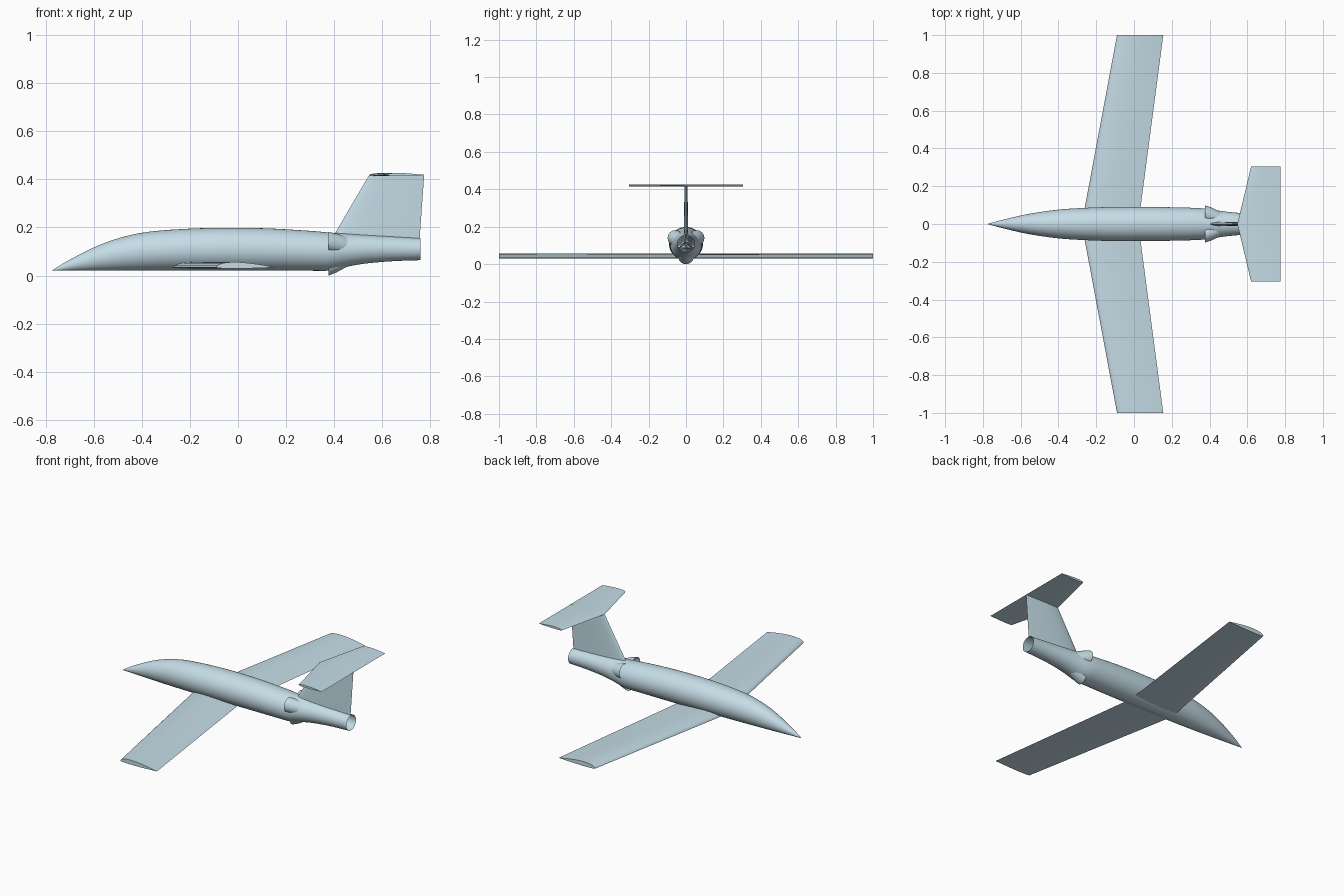
import bpy, bmesh, math
from mathutils import Vector

if "Cube" in bpy.data.objects:
    bpy.data.objects.remove(bpy.data.objects["Cube"])


def finish(name, bm, angle=35):
    bmesh.ops.recalc_face_normals(bm, faces=bm.faces)
    me = bpy.data.meshes.new(name)
    bm.to_mesh(me)
    bm.free()
    ob = bpy.data.objects.new(name, me)
    bpy.context.collection.objects.link(ob)
    me.materials.append(skin)
    bpy.ops.object.select_all(action='DESELECT')
    ob.select_set(True)
    bpy.context.view_layer.objects.active = ob
    bpy.ops.object.shade_smooth_by_angle(angle=math.radians(angle))
    return ob


def loft(name, rings, cap=True):
    bm = bmesh.new()
    vs = [[bm.verts.new(p) for p in r] for r in rings]
    n = len(vs[0])
    for a, b in zip(vs, vs[1:]):
        for i in range(n):
            j = (i + 1) % n
            bm.faces.new((a[i], a[j], b[j], b[i]))
    if cap:
        bm.faces.new(vs[0])
        bm.faces.new(vs[-1])
    bmesh.ops.remove_doubles(bm, verts=bm.verts, dist=1e-5)
    return finish(name, bm)


def spline(pts, steps=4):
    # smooth curve through the stations
    p = [Vector(q) for q in pts]
    p = [2 * p[0] - p[1]] + p + [2 * p[-1] - p[-2]]
    out = []
    for i in range(1, len(p) - 2):
        a, b, c, d = p[i - 1:i + 3]
        for s in range(steps):
            t = s / steps
            out.append(0.5 * (2 * b + (c - a) * t + (2 * a - 5 * b + 4 * c - d) * t * t
                              + (3 * b - a - 3 * c + d) * t ** 3))
    return out + [p[-2]]


def foil(n=14):
    # chord fraction and half thickness, symmetric outline (unit thickness 1)
    def h(u):
        return 0.5 * 2.6 * (1.1 * math.sqrt(u) - 0.46 * u - 1.3 * u * u + 1.02 * u ** 3 - 0.36 * u ** 4) / 1.04
    us = [(1 - math.cos(math.pi * i / n)) / 2 for i in range(n + 1)]
    return us, [h(u) for u in us]


us, hs = foil()
peak = max(hs)
hs = [h / peak for h in hs]

skin = bpy.data.materials.new("pale_blue")
skin.diffuse_color = (0.56, 0.72, 0.80, 1)
skin.use_nodes = True
skin.node_tree.nodes["Principled BSDF"].inputs["Base Color"].default_value = skin.diffuse_color

# Fuselage: x, bottom, top, half width; open tail pipe
stations = [(-0.775, 0.02, 0.021, 0.0005), (-0.7, 0.02, 0.066, 0.021), (-0.575, 0.02, 0.128, 0.05),
            (-0.45, 0.02, 0.168, 0.07), (-0.325, 0.02, 0.187, 0.082), (-0.12, 0.02, 0.198, 0.09),
            (0.1, 0.02, 0.197, 0.09), (0.3, 0.02, 0.186, 0.086), (0.38, 0.021, 0.179, 0.081),
            (0.46, 0.038, 0.174, 0.069), (0.54, 0.051, 0.169, 0.06), (0.65, 0.06, 0.162, 0.051),
            (0.76, 0.064, 0.155, 0.046)]
N = 40
rings = []
x0 = [s[0] for s in stations]
flat = spline([(s[0], s[1], s[2]) for s in stations])
wide = spline([(s[0], s[3], 0) for s in stations])
for a, w in zip(flat, wide):
    x, lo, hi = a
    rings.append([(x, w.y * math.cos(2 * math.pi * i / N),
                   (lo + hi) / 2 + (hi - lo) / 2 * math.sin(2 * math.pi * i / N)) for i in range(N)])
loft("fuselage", rings, cap=False)


def wing(name, sections, z, up, down):
    # sections: y, leading x, trailing x
    rr = []
    for y, xl, xt in sections:
        top = [(xl + u * (xt - xl), y, z + up * h) for u, h in zip(us, hs)]
        bot = [(xl + u * (xt - xl), y, z - down * h) for u, h in zip(us, hs)]
        rr.append(top + bot[-2:0:-1])
    loft(name, rr)


# Main wing and tailplane
wing("main_wing", [(-1, -0.09, 0.155), (0, -0.277, 0.023), (1, -0.09, 0.155)], 0.034, 0.022, 0.005)
wing("tailplane", [(-0.305, 0.62, 0.775), (0, 0.547, 0.775), (0.305, 0.62, 0.775)], 0.418, 0.009, 0.004)

# Tail fin: leading and trailing points at base and top
rr = []
for a, b, t in (((0.398, 0.166), (0.756, 0.153), 0.012), ((0.547, 0.42), (0.775, 0.42), 0.008)):
    mid = [(a[0] + u * (b[0] - a[0]), a[1] + u * (b[1] - a[1]), t * h) for u, h in zip(us, hs)]
    rr.append([(x, y, z) for x, z, y in mid] + [(x, -y, z) for x, z, y in mid[-2:0:-1]])
loft("tail_fin", rr)

# Three slanted intake scoops around the tail
M = 24
for name, deg in (("intake_left", 30), ("intake_right", 150), ("intake_bottom", 270)):
    c, s = math.cos(math.radians(deg)), math.sin(math.radians(deg))
    rr = []
    for x, r, rad in ((0.377, 0.065, 0.042), (0.41, 0.053, 0.041), (0.47, 0.026, 0.035)):
        ring = []
        for i in range(M):
            t = 2 * math.pi * i / M
            o, k = r + rad * math.cos(t), rad * math.sin(t)
            ring.append((x, o * c - k * s, 0.107 + o * s + k * c))
        rr.append(ring)
    loft(name, rr, cap=False)
